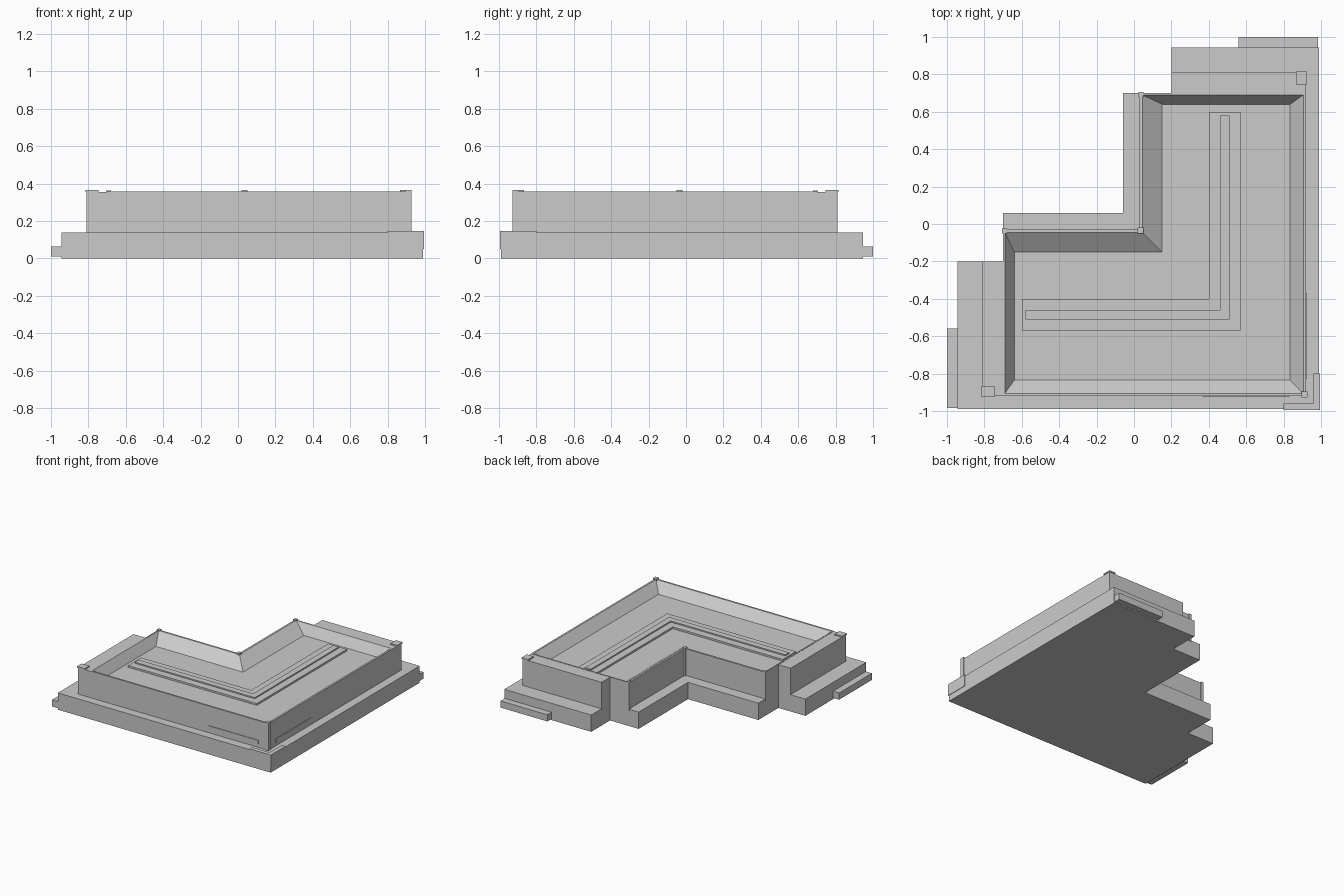
import bpy, bmesh

if "Cube" in bpy.data.objects:
    bpy.data.objects.remove(bpy.data.objects["Cube"])


def finish(name, bm):
    bmesh.ops.recalc_face_normals(bm, faces=bm.faces)
    mesh = bpy.data.meshes.new(name)
    bm.to_mesh(mesh)
    bm.free()
    ob = bpy.data.objects.new(name, mesh)
    bpy.context.collection.objects.link(ob)
    return ob


def loft(name, loops):
    """Stack of (outline, z) loops, bridged and capped at both ends."""
    bm = bmesh.new()
    rings = [[bm.verts.new((x, y, z)) for x, y in pts] for pts, z in loops]
    for a, b in zip(rings, rings[1:]):
        for i in range(len(a)):
            j = (i + 1) % len(a)
            bm.faces.new((a[i], a[j], b[j], b[i]))
    bm.faces.new(rings[0])
    bm.faces.new(rings[-1])
    return finish(name, bm)


def mirrored(half):
    """Complete an outline across the diagonal x = -y."""
    return half + [(-y, -x) for x, y in reversed(half) if abs(x + y) > 1e-6]


def ell(outer, inner, end):
    """L outline with its outer corner at (outer, -outer)."""
    return [(outer, -outer), (outer, end), (inner, end),
            (inner, -inner), (-end, -inner), (-end, -outer)]


def box(name, x0, x1, y0, y1, z0, z1):
    pts = [(x0, y0), (x1, y0), (x1, y1), (x0, y1)]
    return loft(name, [(pts, z0), (pts, z1)])


def pair(name, x0, x1, y0, y1, z0, z1):
    """A box and its reflection across the L's diagonal."""
    box(name + "_a", x0, x1, y0, y1, z0, z1)
    box(name + "_b", -y1, -y0, -x1, -x0, z0, z1)


# Stepped base
base = [(0.99, -0.99), (0.99, 0.945), (0.2, 0.945), (0.2, 0.7), (-0.06, 0.7), (-0.06, 0.06)]
base = base + [(-y, -x) for x, y in reversed(base[1:])]
loft("stepped_base", [(base, 0), (base, 0.138)])

# Roof body: outer wall, thin lip, sloped inner face and sunken floor
outline = ell(0.92, 0.03, 0.7)
loft("roof_body", [(outline, 0.12), (outline, 0.357),
                   (ell(0.905, 0.045, 0.69), 0.357),
                   (ell(0.835, 0.15, 0.64), 0.28)])

# Raised L strips on the sunken floor
for name, o, i, e, z in (("floor_strip", 0.57, 0.4, 0.6, 0.295),
                         ("floor_rib", 0.51, 0.46, 0.58, 0.305)):
    loft(name, [(ell(o, i, e), 0.27), (ell(o, i, e), z)])

# End blocks and low outer steps
pair("end_block", 0.2, 0.92, 0.69, 0.81, 0.12, 0.355)
pair("outer_step", 0.56, 0.985, 0.93, 1.0, 0.01, 0.065)

# Slim corner posts with tops just above the parapet
pair("end_block_post", 0.865, 0.925, 0.745, 0.815, 0.355, 0.366)
pair("end_corner_post", 0.025, 0.05, 0.68, 0.705, 0.13, 0.364)
box("outer_corner_post", 0.895, 0.927, -0.927, -0.895, 0.13, 0.366)
box("inner_corner_post", 0.02, 0.05, -0.05, -0.02, 0.13, 0.366)

# Thin trim plates at the base corner and on the walls
pair("base_corner_trim", 0.96, 0.994, -0.994, -0.8, 0.05, 0.147)
pair("wall_plate", 0.915, 0.925, -0.83, -0.37, 0.165, 0.197)
